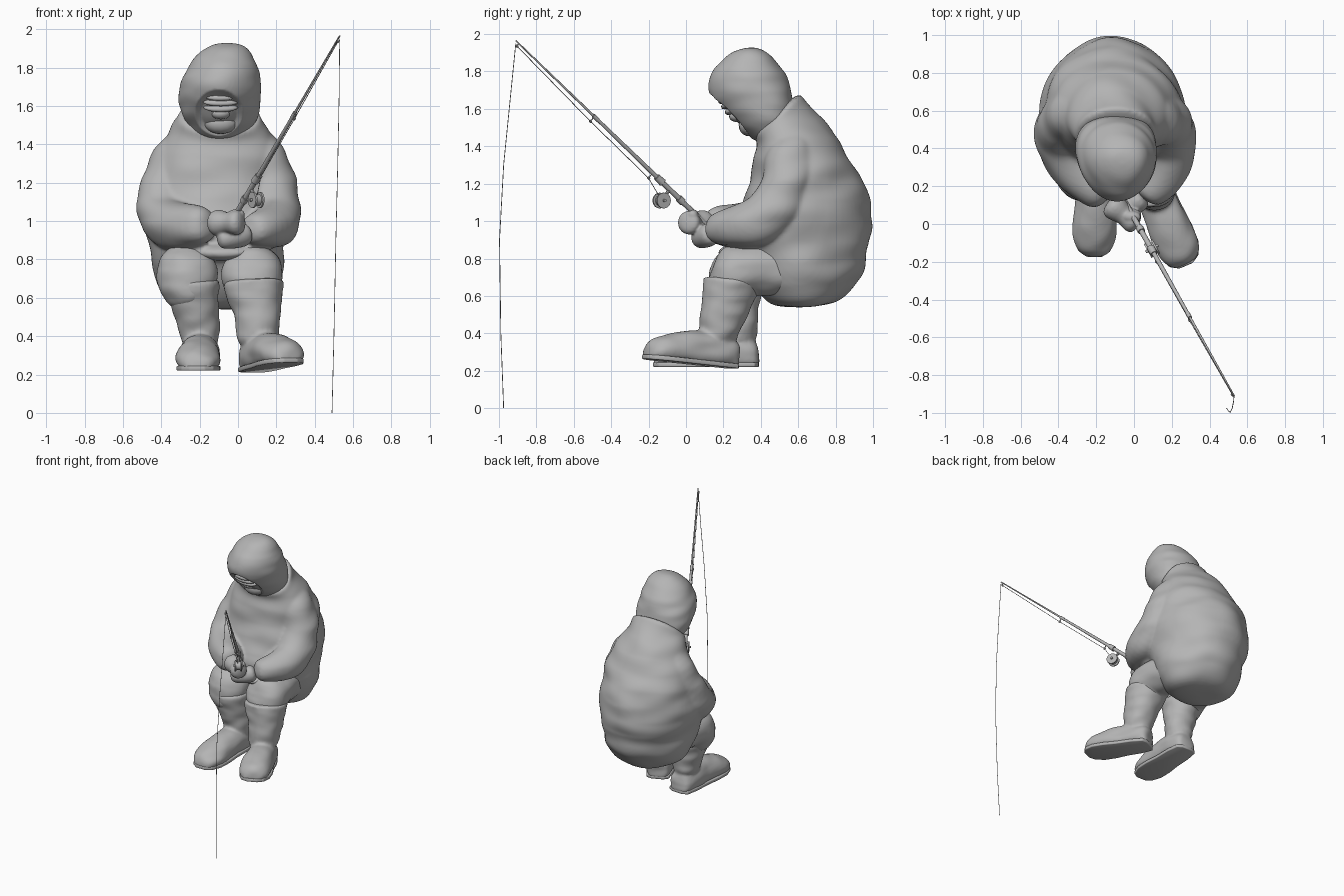
import bpy, bmesh, math
from mathutils import Vector, Matrix, noise

grey = bpy.data.materials.new("plain grey")
grey.diffuse_color = (0.46, 0.46, 0.46, 1)


def finish(name, bm):
    bmesh.ops.recalc_face_normals(bm, faces=bm.faces)
    me = bpy.data.meshes.new(name)
    bm.to_mesh(me)
    bm.free()
    ob = bpy.data.objects.new(name, me)
    bpy.context.collection.objects.link(ob)
    me.materials.append(grey)
    me.shade_smooth()
    return ob


def loft(bm, sections, n=16, egg=0.0):
    """Skin elliptical sections given as (centre, half axis u, half axis v)."""
    rings = []
    for c, u, v in sections:
        angs = [2 * math.pi * i / n for i in range(n)]
        rings.append([bm.verts.new(c + u * math.cos(a) * (1 - egg * math.sin(a))
                                   + v * math.sin(a)) for a in angs])
    for a, b in zip(rings, rings[1:]):
        for i in range(n):
            j = (i + 1) % n
            bm.faces.new((a[i], a[j], b[j], b[i]))
    bm.faces.new(rings[0])
    bm.faces.new(rings[-1])


def profile(bm, rows, egg):
    """Rows are (front y, front z, back y, back z, half width, centre x)."""
    loft(bm, [(Vector((cx, (fy + by) / 2, (fz + bz) / 2)), Vector((w, 0, 0)),
               Vector((0, by - fy, bz - fz)) / 2) for fy, fz, by, bz, w, cx in rows], 16, egg)


def tube(bm, pts, n=12):
    """Round limb through points (x, y, z, radius)."""
    ps = [Vector(p[:3]) for p in pts]
    secs = []
    for i, p in enumerate(ps):
        t = (ps[min(i + 1, len(ps) - 1)] - ps[max(i - 1, 0)]).normalized()
        ref = Vector((1, 0, 0)) if abs(t.x) < 0.8 else Vector((0, 0, 1))
        u = t.cross(ref).normalized()
        secs.append((p, u * pts[i][3], t.cross(u) * pts[i][3]))
    loft(bm, secs, n)


def blob(bm, c, r, tilt=0.0):
    m = Matrix.Translation(c) @ Matrix.Rotation(tilt, 4, 'X') @ Matrix.Diagonal((*r, 1))
    bmesh.ops.create_uvsphere(bm, u_segments=16, v_segments=10, radius=1, matrix=m)


def cloth(ob, voxel=0.012, smooth=6, wrinkle=0.0, freq=(4, 4, 9)):
    """Round off, fuse the overlapping pieces and add soft folds."""
    sub = ob.modifiers.new("round", 'SUBSURF')
    sub.levels = sub.render_levels = 2
    rm = ob.modifiers.new("fuse", 'REMESH')
    rm.mode, rm.voxel_size, rm.use_smooth_shade = 'VOXEL', voxel, True
    sm = ob.modifiers.new("soften", 'SMOOTH')
    sm.factor, sm.iterations = 0.5, smooth
    bpy.context.view_layer.objects.active = ob
    for m in list(ob.modifiers):
        bpy.ops.object.modifier_apply(modifier=m.name)
    if wrinkle:
        offs = [v.normal * wrinkle * noise.noise(Vector([a * b for a, b in zip(v.co, freq)]))
                for v in ob.data.vertices]
        for v, o in zip(ob.data.vertices, offs):
            v.co += o
    ob.data.shade_smooth()


# padded coat: hunched body with collar, hem over the lap, and both sleeves
bm = bmesh.new()
profile(bm, [
    (0.50, 0.54, 0.74, 0.54, 0.16, -0.09), (0.41, 0.57, 0.85, 0.58, 0.27, -0.10),
    (0.35, 0.67, 0.93, 0.67, 0.33, -0.105), (0.27, 0.81, 0.98, 0.79, 0.35, -0.11),
    (0.22, 0.90, 1.01, 0.94, 0.375, -0.115), (0.27, 1.02, 0.995, 1.09, 0.395, -0.115),
    (0.32, 1.16, 0.94, 1.25, 0.38, -0.115), (0.34, 1.28, 0.85, 1.41, 0.34, -0.105),
    (0.36, 1.37, 0.72, 1.56, 0.275, -0.095), (0.37, 1.41, 0.64, 1.635, 0.23, -0.09),
    (0.355, 1.445, 0.62, 1.68, 0.22, -0.09), (0.36, 1.46, 0.605, 1.69, 0.205, -0.09)], 0.1)
blob(bm, (-0.06, 0.35, 0.85), (0.25, 0.19, 0.055), 0.1)
tube(bm, [(-0.20, 0.60, 1.46, 0.10), (-0.30, 0.59, 1.36, 0.145), (-0.37, 0.57, 1.19, 0.16),
          (-0.385, 0.48, 1.03, 0.16), (-0.36, 0.36, 0.975, 0.145), (-0.25, 0.21, 0.97, 0.12),
          (-0.14, 0.12, 0.98, 0.095)])
tube(bm, [(0.03, 0.58, 1.46, 0.10), (0.11, 0.57, 1.36, 0.145), (0.165, 0.54, 1.18, 0.155),
          (0.19, 0.46, 1.03, 0.15), (0.195, 0.35, 0.975, 0.138), (0.14, 0.21, 0.965, 0.115),
          (0.05, 0.12, 0.955, 0.09)])
cloth(finish("coat", bm), wrinkle=0.018)

# hood, pressed in around the face opening
bm = bmesh.new()
profile(bm, [
    (0.39, 1.40, 0.58, 1.58, 0.17, -0.09), (0.35, 1.44, 0.58, 1.63, 0.195, -0.09),
    (0.27, 1.49, 0.575, 1.67, 0.215, -0.095), (0.18, 1.58, 0.565, 1.72, 0.222, -0.095),
    (0.11, 1.68, 0.54, 1.78, 0.212, -0.09), (0.115, 1.76, 0.505, 1.84, 0.187, -0.078),
    (0.165, 1.845, 0.445, 1.90, 0.145, -0.064), (0.25, 1.915, 0.375, 1.94, 0.07, -0.06)], -0.1)
hood = finish("hood", bm)
cloth(hood, voxel=0.009, wrinkle=0.006, freq=(6, 6, 16))
for v in hood.data.vertices:
    d = math.hypot((v.co.x + 0.10) / 0.125, (v.co.z - 1.565) / 0.12)
    if d < 1 and v.co.y < 0.42:
        v.co.y += 0.04 * min(1, (1 - d) * 4)

# covered face: brow folds, nose and bearded chin
bm = bmesh.new()
for z, y, w in ((1.65, 0.205, 0.085), (1.622, 0.22, 0.095), (1.592, 0.24, 0.09)):
    blob(bm, (-0.09, y, z), (w, 0.035, 0.02), 0.5)
blob(bm, (-0.09, 0.27, 1.56), (0.05, 0.04, 0.03))
blob(bm, (-0.09, 0.345, 1.515), (0.09, 0.065, 0.06), 0.6)
finish("face", bm)

# trousers: thighs, bent knees and shins
bm = bmesh.new()
for x, hip in ((-0.265, -0.26), (0.075, 0.06)):
    tube(bm, [(hip, 0.68, 0.76, 0.12), (hip, 0.52, 0.74, 0.15), (x, 0.36, 0.75, 0.155),
              (x, 0.265, 0.735, 0.172), (x, 0.25, 0.67, 0.158), (x + 0.02, 0.25, 0.54, 0.11)])
cloth(finish("trousers", bm), wrinkle=0.014, freq=(6, 6, 12))

# boots: shaft and foot fused, with a separate flat sole
FOOT = [(0.0, 0.05, 0.10), (0.02, 0.09, 0.16), (0.12, 0.105, 0.20), (0.25, 0.108, 0.185),
        (0.36, 0.12, 0.168), (0.46, 0.118, 0.138), (0.535, 0.09, 0.10), (0.565, 0.045, 0.06)]
BOOTS = {"right": ((-0.195, 0.39, 0.22), -0.03, 0.0, 1.0,
                   [(-0.24, 0.26, 0.70, 0.15), (-0.24, 0.26, 0.665, 0.15),
                    (-0.22, 0.275, 0.54, 0.122), (-0.195, 0.28, 0.43, 0.105),
                    (-0.19, 0.28, 0.32, 0.10)]),
         "left": ((0.07, 0.265, 0.21), 0.40, 0.10, 0.94,
                  [(0.08, 0.245, 0.70, 0.165), (0.08, 0.245, 0.665, 0.165),
                   (0.10, 0.205, 0.54, 0.13), (0.105, 0.175, 0.43, 0.115),
                   (0.105, 0.16, 0.32, 0.10)])}
for side, (heel, yaw, pitch, size, shaft) in BOOTS.items():
    place = (Matrix.Translation(heel) @ Matrix.Rotation(yaw, 4, 'Z')
             @ Matrix.Rotation(-pitch, 4, 'X') @ Matrix.Diagonal((1, size, 1, 1)))
    bm = bmesh.new()
    loft(bm, [(Vector((0, -s, 0.4 * h)), Vector((w, 0, 0)), Vector((0, 0, 0.65 * h)))
              for s, w, h in FOOT])
    for v in bm.verts:
        v.co.z = max(v.co.z, 0.006)
    bm.transform(place)
    tube(bm, shaft, 16)
    cloth(finish(side + "_boot", bm), voxel=0.01, smooth=4, wrinkle=0.01, freq=(8, 8, 14))
    bm = bmesh.new()
    half = [(w - 0.006, -s) for s, w, h in FOOT]
    outline = half + [(-x, y) for x, y in reversed(half)]
    f = bm.faces.new([bm.verts.new((x, y, 0)) for x, y in outline])
    up = bmesh.ops.extrude_face_region(bm, geom=[f])
    bmesh.ops.translate(bm, vec=(0, 0, 0.025),
                        verts=[g for g in up["geom"] if isinstance(g, bmesh.types.BMVert)])
    bm.transform(place)
    sole = finish(side + "_sole", bm)
    bev = sole.modifiers.new("soft edge", 'BEVEL')
    bev.width, bev.segments = 0.006, 2

# mittens gripping the handle
bm = bmesh.new()
tube(bm, [(-0.14, 0.12, 0.99, 0.07), (-0.08, 0.07, 0.99, 0.08), (-0.02, 0.02, 0.99, 0.08),
          (0.03, 0.0, 0.995, 0.055)])
tube(bm, [(0.06, 0.15, 0.94, 0.065), (0.0, 0.11, 0.92, 0.065), (-0.06, 0.08, 0.91, 0.06),
          (-0.11, 0.07, 0.90, 0.045)])
tube(bm, [(-0.06, 0.04, 1.02, 0.03), (0.0, 0.04, 1.04, 0.032), (0.035, 0.03, 1.025, 0.025)])
cloth(finish("mittens", bm), voxel=0.007, smooth=3)

# rod: stepped tapering pole with handle collars
BUTT, TIP = Vector((-0.075, 0.165, 0.925)), Vector((0.53, -0.91, 1.965))


def along(t, drop=0.0):
    return BUTT.lerp(TIP, t) - Vector((0, 0.6, 0.8)) * drop


bm = bmesh.new()
for t0, t1, r0, r1 in ((0, 0.30, 0.014, 0.014), (0.17, 0.19, 0.020, 0.020),
                       (0.27, 0.30, 0.021, 0.018), (0.30, 0.61, 0.012, 0.009),
                       (0.59, 0.615, 0.011, 0.011), (0.61, 1, 0.007, 0.004)):
    tube(bm, [(*along(t0), r0), (*along(t1), r1)], 10)
rod = finish("fishing_rod", bm)

# line guides hanging below the rod
bm = bmesh.new()
GUIDES = [(0.32, 0.035), (0.61, 0.033), (0.985, 0.017)]
for t, d in GUIDES:
    tube(bm, [(*along(t), 0.003), (*along(t, d), 0.003)], 6)
    tube(bm, [(*along(t - 0.004, d), 0.007), (*along(t + 0.004, d), 0.007)], 8)
guides = finish("line_guides", bm)

# reel: flanged spool on a short foot
bm = bmesh.new()
C, AX = Vector((0.095, -0.13, 1.11)), Vector((0.87, 0.49, 0))
for a, b, r in ((-0.026, -0.016, 0.042), (-0.016, 0.016, 0.03), (0.016, 0.026, 0.042),
                (-0.038, 0.038, 0.008)):
    tube(bm, [(*(C + AX * a), r), (*(C + AX * b), r)], 20)
tube(bm, [(*C, 0.010), (*along(0.235), 0.009)], 8)
reel = finish("reel", bm)

# line: from reel through the guides, then hanging to the ground
bm = bmesh.new()
path = [C] + [along(t, d) for t, d in GUIDES]
tube(bm, [(*p, 0.002) for p in path], 6)
tube(bm, [(0.53, -0.91, 1.95, 0.002), (0.527, -0.94, 1.65, 0.002),
          (0.52, -0.975, 1.3, 0.002), (0.51, -0.997, 0.9, 0.002),
          (0.50, -0.99, 0.4, 0.002), (0.49, -0.975, 0.0, 0.002)], 6)
line = finish("fishing_line", bm)

for ob in (rod, guides, reel, line):
    bpy.ops.object.select_all(action='DESELECT')
    ob.select_set(True)
    bpy.context.view_layer.objects.active = ob
    bpy.ops.object.shade_smooth_by_angle(angle=math.radians(40))
